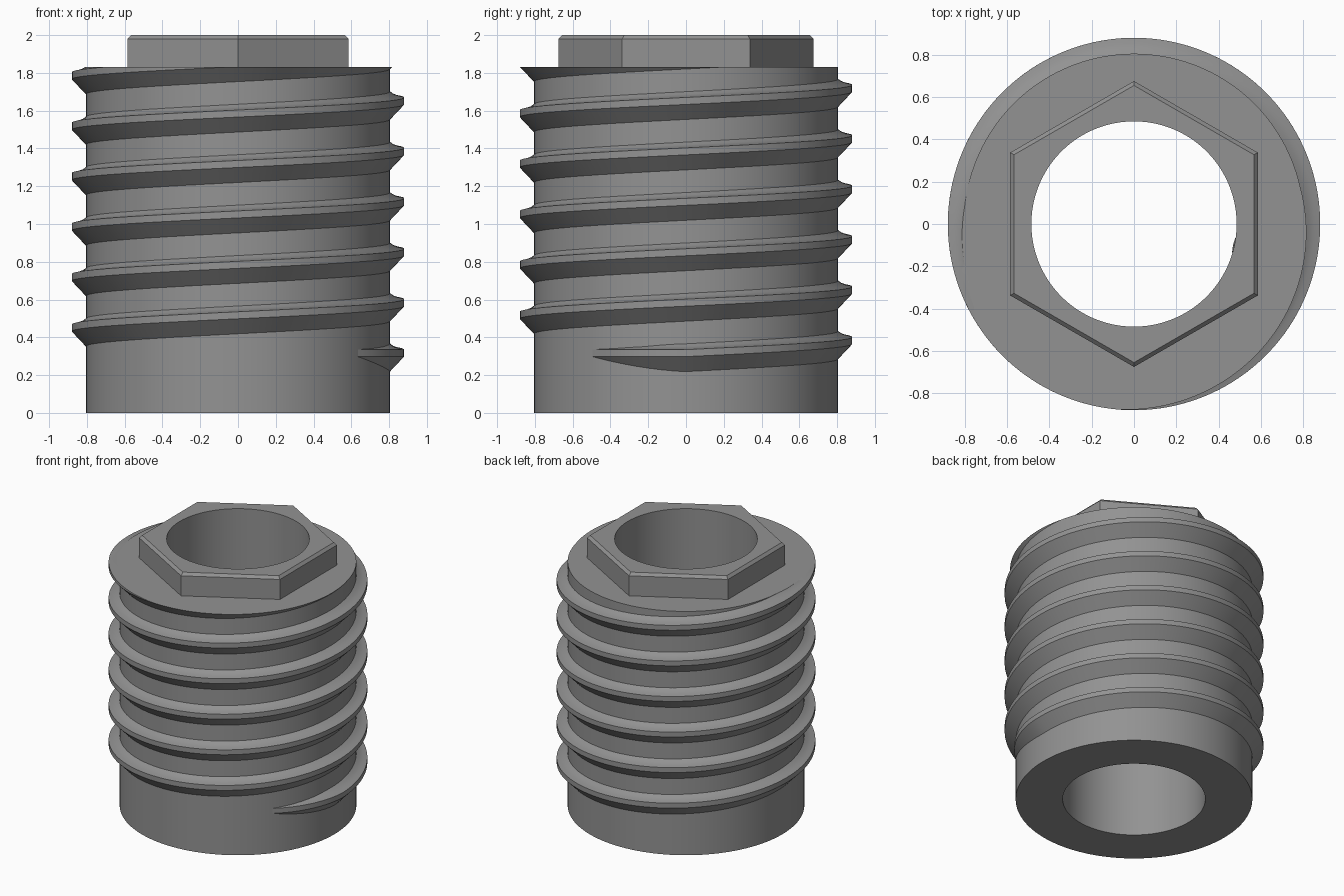
import bpy
import bmesh
from math import pi, cos, radians
from mathutils import Matrix, Vector

SEG = 144
BODY_R, BORE_R, TOP = 0.805, 0.485, 1.83
PITCH = 0.267

cube = bpy.data.objects.get("Cube")
if cube:
    bpy.data.objects.remove(cube, do_unlink=True)

# One plain grey finish
grey = bpy.data.materials.new("plain grey")
grey.use_nodes = True
colour = (0.29, 0.29, 0.29, 1)
grey.diffuse_color = colour
grey.node_tree.nodes["Principled BSDF"].inputs["Base Color"].default_value = colour


def finish(bm, name):
    bmesh.ops.recalc_face_normals(bm, faces=bm.faces)
    mesh = bpy.data.meshes.new(name)
    bm.to_mesh(mesh)
    bm.free()
    mesh.materials.append(grey)
    obj = bpy.data.objects.new(name, mesh)
    bpy.context.collection.objects.link(obj)
    bpy.ops.object.select_all(action="DESELECT")
    obj.select_set(True)
    bpy.context.view_layer.objects.active = obj
    bpy.ops.object.shade_smooth_by_angle(angle=radians(25))
    return obj


def polar(r, a, z):
    return Matrix.Rotation(a, 3, "Z") @ Vector((r, 0, z))


def bridge(bm, a, b):
    n = len(a)
    for i in range(n):
        j = (i + 1) % n
        bm.faces.new((a[i], a[j], b[j], b[i]))


def circle(r):
    return lambda a: r


def hexagon(flat):
    # flats face left and right, corners point front and back
    return lambda a: flat / cos((a + pi / 6) % (pi / 3) - pi / 6)


def tube(name, outline):
    """Closed loop of rings, each a radius function and a height."""
    bm = bmesh.new()
    rings = []
    for radius, z in outline:
        angles = [2 * pi * i / SEG for i in range(SEG)]
        rings.append([bm.verts.new(polar(radius(a), a, z)) for a in angles])
    for i, ring in enumerate(rings):
        bridge(bm, ring, rings[(i + 1) % len(rings)])
    return finish(bm, name)


# Hollow sleeve with the hexagonal drive collar on top
tube("sleeve_and_hex_collar", [
    (circle(BORE_R), 0), (circle(BODY_R), 0), (circle(BODY_R), TOP),
    (hexagon(0.585), TOP), (hexagon(0.585), 1.98),
    (hexagon(0.567), 2.0), (circle(BORE_R), 2.0)])

# Buttress thread: sloped underside, narrow crest, filleted upper side
section = [(0.795, -0.11), (0.88, -0.02), (0.88, 0.017),
           (0.852, 0.023), (0.825, 0.033), (0.795, 0.055)]
START, END = radians(-38), 2 * pi * 6.2
steps = 940
bm = bmesh.new()
previous = None
for i in range(steps + 1):
    a = START + (END - START) * i / steps
    # the thread runs out level and sinks into the sleeve at its start
    sink = 0.075 * min(a / START, 1) ** 1.5 if a < 0 else 0
    centre = 0.318 + PITCH * max(a, 0) / (2 * pi)
    ring = [bm.verts.new(polar(r - sink, a, centre + dz)) for r, dz in section]
    if previous:
        bridge(bm, previous, ring)
    else:
        bm.faces.new(ring)
    previous = ring
bm.faces.new(previous)

# Trim the thread flush with the sleeve's top
bmesh.ops.bisect_plane(bm, geom=bm.verts[:] + bm.edges[:] + bm.faces[:],
                       plane_co=(0, 0, TOP), plane_no=(0, 0, 1), clear_outer=True)
bmesh.ops.holes_fill(bm, edges=[e for e in bm.edges if e.is_boundary])
finish(bm, "screw_thread")

# Small low nub inside the bore beside the thread start
bm = bmesh.new()
bmesh.ops.create_uvsphere(bm, u_segments=24, v_segments=12, radius=1)
bmesh.ops.scale(bm, verts=bm.verts, vec=(0.006, 0.04, 0.025))
bmesh.ops.translate(bm, verts=bm.verts, vec=(BORE_R, 0, 0.31))
bmesh.ops.rotate(bm, verts=bm.verts, matrix=Matrix.Rotation(radians(-12), 3, "Z"))
finish(bm, "bore_nub")
